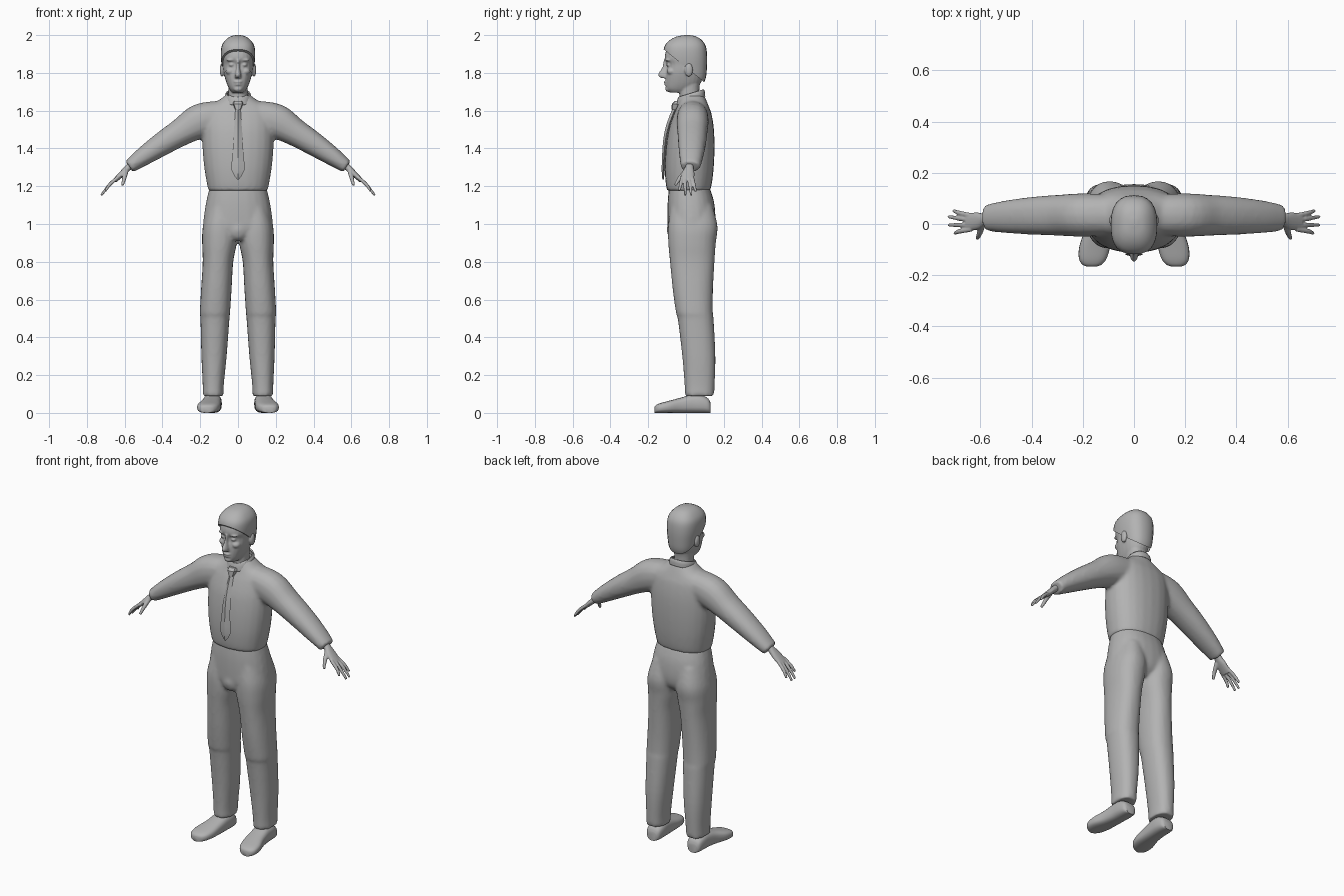
import bpy
import bmesh
from math import cos, sin, pi, copysign
from mathutils import Vector, Matrix

cube = bpy.data.objects.get("Cube")
if cube:
    bpy.data.objects.remove(cube, do_unlink=True)

grey = bpy.data.materials.new("plain grey")
grey.use_nodes = True
grey.diffuse_color = (0.45, 0.45, 0.45, 1)
grey.node_tree.nodes["Principled BSDF"].inputs["Base Color"].default_value = (0.45, 0.45, 0.45, 1)


def spline(rows, steps=4):
    """Catmull-Rom interpolation of rows of numbers."""
    out = []
    last = len(rows) - 1
    for i in range(last):
        quad = zip(rows[max(i - 1, 0)], rows[i], rows[i + 1], rows[min(i + 2, last)])
        quad = list(quad)
        for j in range(steps):
            t = j / steps
            out.append([b + 0.5 * t * ((c - a) + t * ((2*a - 5*b + 4*c - d) + t * (3*b - a - 3*c + d)))
                        for a, b, c, d in quad])
    return out + [list(rows[-1])]


def loft(bm, rings, sides=24, power=2.0, caps=True):
    """Skin superellipse rings, each given as centre and two half axes."""
    def bend(v):
        return copysign(abs(v) ** (2 / power), v)
    loops = []
    for c, u, v in rings:
        angles = [2 * pi * k / sides for k in range(sides)]
        loops.append([bm.verts.new(Vector(c) + Vector(u) * bend(cos(a)) + Vector(v) * bend(sin(a)))
                      for a in angles])
    for lo, hi in zip(loops, loops[1:]):
        for k in range(sides):
            n = (k + 1) % sides
            bm.faces.new((lo[k], lo[n], hi[n], hi[k]))
    if caps:
        bm.faces.new(loops[0])
        bm.faces.new(loops[-1])


def column(bm, rows, power=2.3, tilt=0.0, caps=True, sides=24, steps=4):
    """Upright loft; rows are z, centre x, half width, front y, back y."""
    rings = []
    for z, x, w, y0, y1 in spline(rows, steps):
        y, d = (y0 + y1) / 2, (y1 - y0) / 2
        rings.append(((x, y, z + tilt * y), (w, 0, 0), (0, d, tilt * d)))
    loft(bm, rings, sides, power, caps)


def tube(bm, rows, side, steps=4):
    """Limb loft; rows are x, y, z, half depth, half thickness."""
    rows = spline(rows, steps)
    rings = []
    for i, (x, y, z, depth, thick) in enumerate(rows):
        ahead = Vector(rows[min(i + 1, len(rows) - 1)][:3]) - Vector(rows[max(i - 1, 0)][:3])
        ahead.x *= side
        ahead.normalize()
        u = Vector((0, 1, 0))
        u = (u - ahead * u.dot(ahead)).normalized()
        rings.append(((x * side, y, z), u * depth, ahead.cross(u) * thick))
    loft(bm, rings, 16, 2.2)


def blob(bm, place, size):
    bmesh.ops.create_uvsphere(bm, u_segments=16, v_segments=10, radius=1,
                              matrix=Matrix.Translation(place) @ Matrix.Diagonal((*size, 1)))


def finish(bm, name, voxel=0, smooth=0, angle=40):
    bmesh.ops.recalc_face_normals(bm, faces=bm.faces[:])
    mesh = bpy.data.meshes.new(name)
    bm.to_mesh(mesh)
    bm.free()
    mesh.materials.append(grey)
    obj = bpy.data.objects.new(name, mesh)
    bpy.context.collection.objects.link(obj)
    bpy.ops.object.select_all(action='DESELECT')
    obj.select_set(True)
    bpy.context.view_layer.objects.active = obj
    bpy.ops.object.shade_smooth_by_angle(angle=angle * pi / 180)
    if voxel:
        blend = obj.modifiers.new("blend", 'REMESH')
        blend.mode = 'VOXEL'
        blend.voxel_size = voxel
        blend.use_smooth_shade = True
        relax = obj.modifiers.new("relax", 'SMOOTH')
        relax.iterations = smooth
    return obj


# Shirt: torso and sleeves blended together
bm = bmesh.new()
column(bm, [(1.175, 0, .157, -.10, .128), (1.22, 0, .166, -.108, .138), (1.3, 0, .179, -.112, .147),
            (1.4, 0, .188, -.107, .151), (1.5, 0, .19, -.092, .148), (1.58, 0, .185, -.066, .136),
            (1.62, 0, .165, -.048, .122), (1.65, 0, .11, -.038, .11), (1.685, 0, .062, -.03, .095)])
for s in (1, -1):
    tube(bm, [(.08, .035, 1.575, .08, .08), (.2, .035, 1.545, .085, .092), (.3, .034, 1.487, .08, .074),
              (.4, .032, 1.425, .074, .063), (.5, .028, 1.358, .064, .05), (.576, .024, 1.303, .052, .036)], s)
finish(bm, "shirt", .01, 6)

# Collar: tilted open band
bm = bmesh.new()
column(bm, [(1.645, 0, .073, -.052, .102), (1.67, 0, .07, -.046, .1), (1.685, 0, .063, -.04, .094)],
       tilt=.3, caps=False)
band = finish(bm, "collar").modifiers.new("thickness", 'SOLIDIFY')
band.thickness = .008

# Tie: ridged blade and knot
bm = bmesh.new()
column(bm, [(1.235, 0, .003, -.125, -.118), (1.285, 0, .034, -.129, -.112), (1.37, 0, .029, -.126, -.106),
            (1.45, 0, .025, -.12, -.096), (1.53, 0, .019, -.103, -.075), (1.615, 0, .013, -.07, -.04)],
       power=2, sides=4, steps=2)
column(bm, [(1.605, 0, .015, -.078, -.03), (1.635, 0, .027, -.075, -.025), (1.65, 0, .024, -.06, -.02)],
       power=3, sides=8, steps=1)
finish(bm, "tie", angle=25)

# Trousers: hips and legs blended together
bm = bmesh.new()
column(bm, [(1.195, 0, .15, -.09, .124), (1.12, 0, .168, -.097, .148), (1.03, 0, .182, -.098, .156),
            (.97, 0, .183, -.094, .145), (.93, 0, .15, -.07, .11)])
blob(bm, (0, -.06, .97), (.06, .042, .06))
for s in (1, -1):
    column(bm, [(1.1, .085 * s, .07, -.08, .14), (.99, .094 * s, .092, -.095, .167),
                (.9, .098 * s, .092, -.094, .158), (.8, .106 * s, .081, -.085, .151),
                (.65, .115 * s, .081, -.07, .143), (.53, .122 * s, .08, -.053, .142),
                (.5, .122 * s, .077, -.044, .146), (.3, .127 * s, .067, -.02, .156),
                (.15, .131 * s, .056, -.008, .152), (.09, .132 * s, .056, -.006, .148)])
finish(bm, "trousers", .01, 5)

# Shoes: lofted from heel to toe, slightly turned out
for s, name in ((1, "left_shoe"), (-1, "right_shoe")):
    bm = bmesh.new()
    rows = [(.131, .135, .028, .05), (.118, .135, .042, .075), (.08, .135, .049, .095), (.03, .137, .05, .096),
            (-.03, .143, .053, .08), (-.09, .154, .06, .064), (-.135, .161, .054, .052),
            (-.158, .164, .038, .042), (-.166, .165, .02, .032)]
    loft(bm, [((x * s, y, h / 2), (w, 0, 0), (0, 0, h / 2)) for y, x, w, h in spline(rows)], 24, 2.8)
    finish(bm, name)

# Hands: palm, four fingers and thumb
for s, name in ((1, "left_hand"), (-1, "right_hand")):
    bm = bmesh.new()
    tube(bm, [(.55, .02, 1.328, .021, .02), (.58, .018, 1.3, .022, .018),
              (.61, .012, 1.27, .033, .016), (.652, .007, 1.23, .035, .012)], s)
    for base, tip, reach in ((.033, .052, .705), (.015, .028, .724), (-.004, -.004, .724), (-.021, -.036, .7)):
        drop = 1.307 - (reach - .575) * 1.04
        tube(bm, [(.635, base, 1.248, .009, .009), (.68, (base + tip) / 2, 1.208, .009, .009),
                  (reach, tip, drop, .006, .006)], s)
    tube(bm, [(.592, .005, 1.285, .014, .014), (.602, -.033, 1.243, .011, .011),
              (.612, -.057, 1.205, .007, .007)], s)
    finish(bm, name, .004, 2)

# Head: skull, neck, face features and ears
bm = bmesh.new()
column(bm, [(1.695, 0, .03, -.085, .02), (1.715, 0, .046, -.104, .05), (1.75, 0, .062, -.108, .08),
            (1.8, 0, .076, -.106, .092), (1.845, 0, .081, -.1, .097), (1.88, 0, .083, -.113, .097),
            (1.93, 0, .078, -.1, .092), (1.97, 0, .055, -.065, .07), (1.985, 0, .03, -.03, .04)])
column(bm, [(1.62, 0, .054, -.03, .085), (1.7, 0, .051, -.036, .07), (1.78, 0, .055, -.03, .08)])
column(bm, [(1.87, 0, .01, -.118, -.08), (1.83, 0, .009, -.126, -.08), (1.79, 0, .017, -.148, -.08),
            (1.772, 0, .016, -.132, -.08)], power=2)
blob(bm, (0, -.1, 1.752), (.025, .02, .006))
blob(bm, (0, -.1, 1.738), (.022, .017, .006))
blob(bm, (0, -.092, 1.715), (.024, .018, .016))
for s in (1, -1):
    blob(bm, (.034 * s, -.088, 1.842), (.015, .017, .009))
    blob(bm, (.036 * s, -.091, 1.868), (.026, .02, .007))
    blob(bm, (.04 * s, -.076, 1.808), (.026, .026, .02))
    blob(bm, (.085 * s, .015, 1.815), (.012, .022, .036))
finish(bm, "head", .005, 3)

# Hair: larger skull cap trimmed along a sloping hairline
bm = bmesh.new()
column(bm, [(1.72, 0, .05, -.05, .08), (1.77, 0, .074, -.09, .104), (1.83, 0, .085, -.112, .111),
            (1.89, 0, .091, -.12, .112), (1.94, 0, .087, -.114, .105), (1.972, 0, .068, -.088, .085),
            (1.992, 0, .042, -.05, .055), (2.0, 0, .012, -.005, .02)], power=2.5)
bmesh.ops.bisect_plane(bm, geom=bm.verts[:] + bm.edges[:] + bm.faces[:], plane_co=(0, -.11, 1.918),
                       plane_no=(0, .17, .21), clear_inner=True)
bmesh.ops.holes_fill(bm, edges=[e for e in bm.edges if e.is_boundary])
finish(bm, "hair")
